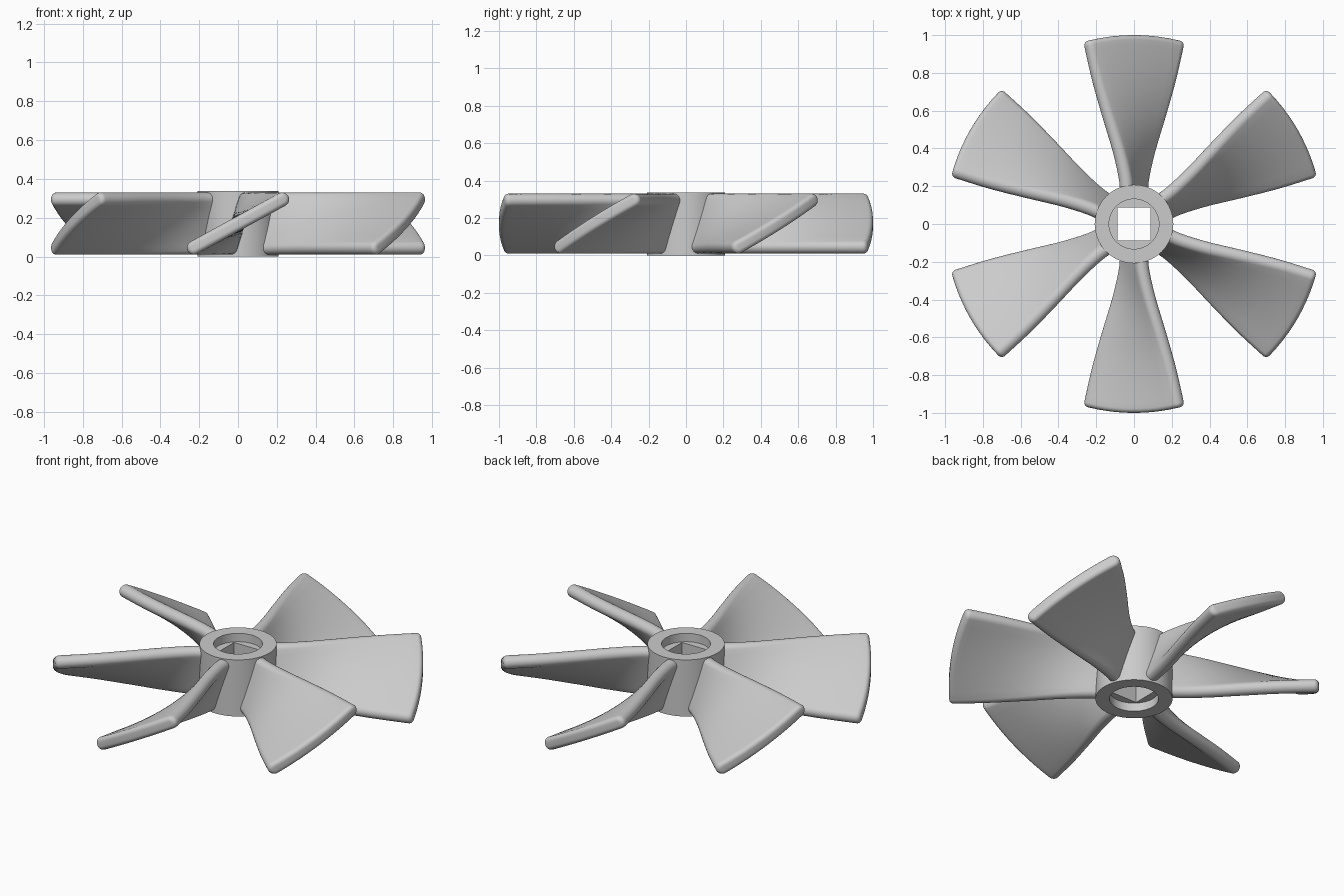
import bpy, bmesh, math
from mathutils import Vector

if "Cube" in bpy.data.objects:
    bpy.data.objects.remove(bpy.data.objects["Cube"])

HEIGHT, MID = 0.337, 0.17
THICK = 0.036          # half thickness of a blade
RISE = 0.124           # half height of the blade's centre line
FILLET = 0.024         # rounding at the tip


def finish(bm, name):
    bmesh.ops.recalc_face_normals(bm, faces=bm.faces)
    mesh = bpy.data.meshes.new(name)
    bm.to_mesh(mesh)
    bm.free()
    obj = bpy.data.objects.new(name, mesh)
    bpy.context.collection.objects.link(obj)
    bpy.context.view_layer.objects.active = obj
    obj.select_set(True)
    bpy.ops.object.shade_smooth_by_angle(angle=math.radians(35))
    obj.select_set(False)
    return obj


def skin(bm, rings, closed=False):
    n = len(rings[0])
    for k in range(len(rings) if closed else len(rings) - 1):
        a, b = rings[k], rings[(k + 1) % len(rings)]
        for i in range(n):
            j = (i + 1) % n
            bm.faces.new((a[i], a[j], b[j], b[i]))


# Hub: ring with a counterbore at each end and a square shaft hole
def hub_ring(bm, radius, z, square=False):
    ring = []
    for i in range(96):
        a = math.tau * i / 96
        c, s = math.cos(a), math.sin(a)
        r = radius / max(abs(c), abs(s)) if square else radius
        ring.append(bm.verts.new((r * c, r * s, z)))
    return ring


bm = bmesh.new()
OUT, BORE, SHAFT, DEPTH = 0.208, 0.132, 0.088, 0.05
skin(bm, [hub_ring(bm, *p) for p in (
    (OUT, 0), (OUT, HEIGHT), (BORE, HEIGHT), (BORE, HEIGHT - DEPTH),
    (SHAFT, HEIGHT - DEPTH, True), (SHAFT, DEPTH, True),
    (BORE, DEPTH), (BORE, 0))], closed=True)
finish(bm, "hub")


# Blade: rounded flat section that twists and widens outwards
def half_width(r):
    stations = [(0.15, 0.036), (0.25, 0.044), (0.4, 0.077), (0.6, 0.134),
                (0.8, 0.188), (1.0, 0.232)]
    for k in range(len(stations) - 1):
        (r0, w0), (r1, w1) = stations[k], stations[k + 1]
        if r <= r1 + 1e-6:
            break

    def slope(i):
        lo, hi = max(i - 1, 0), min(i + 1, len(stations) - 1)
        return ((stations[hi][1] - stations[lo][1])
                / (stations[hi][0] - stations[lo][0]))

    d = r1 - r0
    t = (r - r0) / d
    return ((2*t**3 - 3*t**2 + 1) * w0 + (t**3 - 2*t**2 + t) * d * slope(k)
            + (3*t**2 - 2*t**3) * w1 + (t**3 - t**2) * d * slope(k + 1))


def blade_section(bm, r, inset):
    axis = Vector((half_width(r), RISE))
    length = axis.length
    axis.normalize()
    normal = Vector((-axis.y, axis.x))
    t = THICK - inset
    caps = [math.pi / 2 * i / 7 for i in range(8)]
    half = [(-length - t * math.cos(a), t * math.sin(a)) for a in caps]
    half += [(length * (i / 5 - 1), t) for i in range(1, 10)]
    half += [(length + t * math.cos(a), t * math.sin(a)) for a in reversed(caps)]
    outline = half + [(u, -h) for u, h in reversed(half[1:-1])]
    ring = []
    for u, h in outline:
        p = axis * u + normal * h
        ring.append(bm.verts.new((-p.x, math.sqrt(r * r - p.x ** 2), MID + p.y)))
    return ring


bm = bmesh.new()
rings = [blade_section(bm, 0.16 + (1 - FILLET - 0.16) * i / 30, 0) for i in range(31)]
for i in range(1, 7):
    a = math.pi / 2 * i / 6
    rings.append(blade_section(bm, 1 - FILLET + FILLET * math.sin(a),
                               FILLET * (1 - math.cos(a))))
skin(bm, rings)
for ring in (rings[0], rings[-1]):      # close both ends with strips across
    n = len(ring)
    for i in range(n // 2):
        quad = [ring[i], ring[i + 1], ring[-i - 1], ring[-i]]
        bm.faces.new(list(dict.fromkeys(quad)))
blade = finish(bm, "blade_1")

for k in range(1, 6):
    copy = blade.copy()
    copy.name = f"blade_{k + 1}"
    copy.rotation_euler.z = math.tau * k / 6
    bpy.context.collection.objects.link(copy)
